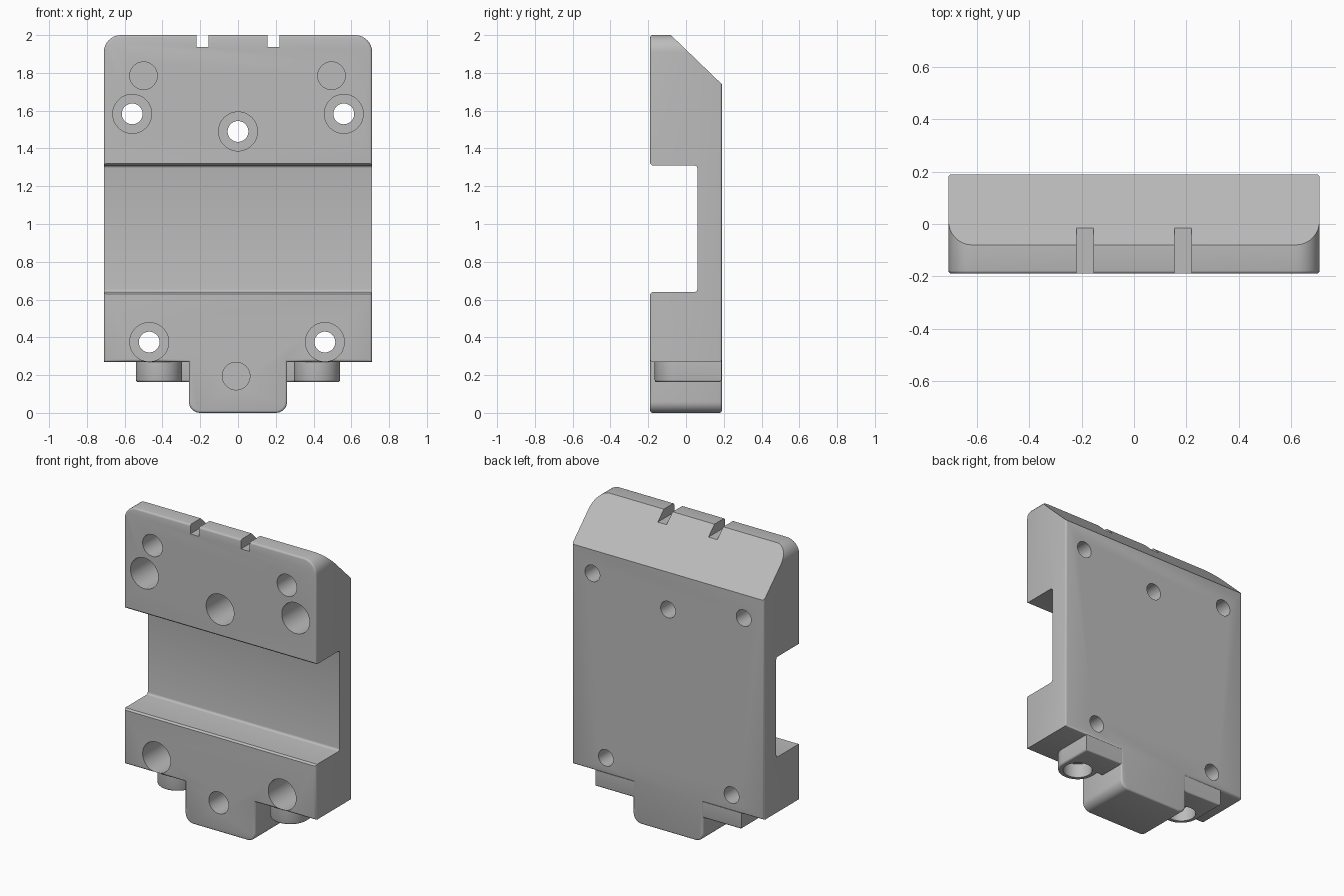
import bpy, bmesh, math
from mathutils import Vector

cube = bpy.data.objects.get("Cube")
if cube:
    bpy.data.objects.remove(cube, do_unlink=True)

grey = bpy.data.materials.new("light grey")
grey.use_nodes = True
colour = (0.5, 0.5, 0.5, 1)
grey.diffuse_color = colour
grey.node_tree.nodes["Principled BSDF"].inputs["Base Color"].default_value = colour

# Which way a flat outline is pushed out: outline axes a, b and depth d
AXES = {
    "x": lambda a, b, d: (d, a, b),
    "y": lambda a, b, d: (a, d, b),
    "z": lambda a, b, d: (a, b, d),
}


def rounded(points, steps=8):
    """Outline from (a, b, radius) corners; rounded corners are right angles."""
    out = []
    for i, (a, b, r) in enumerate(points):
        p = Vector((a, b))
        if not r:
            out.append(p)
            continue
        u = (Vector(points[i - 1][:2]) - p).normalized()
        v = (Vector(points[(i + 1) % len(points)][:2]) - p).normalized()
        c = p + (u + v) * r
        for k in range(steps + 1):
            t = math.pi / 2 * k / steps
            out.append(c - v * r * math.cos(t) - u * r * math.sin(t))
    return out


def prism(name, outline, axis, low, high, soften=()):
    """Extrude an outline; soften rounds the rims at the given depths."""
    bm = bmesh.new()
    place = AXES[axis]
    rims = {d: [bm.verts.new(place(p[0], p[1], d)) for p in outline] for d in (low, high)}
    n = len(outline)
    bm.faces.new(rims[low])
    bm.faces.new(rims[high])
    for i in range(n):
        j = (i + 1) % n
        bm.faces.new((rims[low][i], rims[low][j], rims[high][j], rims[high][i]))
    bmesh.ops.recalc_face_normals(bm, faces=bm.faces)
    edges = [bm.edges.get((rims[d][i], rims[d][(i + 1) % n])) for d in soften for i in range(n)]
    if edges:
        bmesh.ops.bevel(bm, geom=edges, offset=0.012, segments=3, profile=0.5,
                        affect='EDGES', clamp_overlap=False)
    mesh = bpy.data.meshes.new(name)
    bm.to_mesh(mesh)
    bm.free()
    mesh.materials.append(grey)
    obj = bpy.data.objects.new(name, mesh)
    bpy.context.collection.objects.link(obj)
    return obj


def disc(cx, cy, r, sides=48):
    return [(cx + r * math.cos(math.tau * k / sides), cy + r * math.sin(math.tau * k / sides))
            for k in range(sides)]


def activate(obj):
    bpy.ops.object.select_all(action='DESELECT')
    obj.select_set(True)
    bpy.context.view_layer.objects.active = obj


def cut(obj, cutter):
    cutter.hide_render = True
    mod = obj.modifiers.new("cut", 'BOOLEAN')
    mod.operation = 'DIFFERENCE'
    mod.solver = 'EXACT'
    mod.object = cutter
    activate(obj)
    bpy.ops.object.modifier_apply(modifier=mod.name)
    bpy.data.objects.remove(cutter, do_unlink=True)


def smooth(obj):
    activate(obj)
    bpy.ops.object.shade_smooth_by_angle(angle=math.radians(32))


FRONT, BACK = -0.19, 0.19

# Main block with rounded top corners and the tab below
half = [(0.26, 0, 0.06), (0.26, 0.27, 0), (0.71, 0.27, 0), (0.71, 2, 0.09)]
outline = half + [(-x, z, r) for x, z, r in reversed(half)]
body = prism("main_block", rounded(outline), "y", FRONT, BACK, (FRONT, BACK))

# Wide groove across the front, with eased lips and filleted inner corners
groove = [(-0.25, 0.58, 0), (-0.178, 0.64, 0), (0.06, 0.64, 0.015),
          (0.06, 1.31, 0.015), (-0.178, 1.31, 0), (-0.25, 1.37, 0)]
cut(body, prism("groove_cutter", rounded(groove, 4), "x", -1, 1))

# Sloped upper back
slope = [(0.325, 1.61), (-0.215, 2.13), (0.4, 2.13)]
cut(body, prism("slope_cutter", slope, "x", -1, 1))

# Two notches in the top edge
for side in (-1, 1):
    notch = [(side * 0.155, 1.938), (side * 0.22, 1.938), (side * 0.22, 2.1), (side * 0.155, 2.1)]
    cut(body, prism("notch_cutter", notch, "y", -0.3, 0.3))

# Counterbored screw holes
for x, z in ((-0.56, 1.583), (0.56, 1.583), (0, 1.49), (-0.47, 0.375), (0.46, 0.375)):
    cut(body, prism("counterbore_cutter", disc(x, z, 0.103), "y", -0.3, 0.06))
    cut(body, prism("hole_cutter", disc(x, z, 0.055), "y", 0, 0.3))

# Blind round pockets
for x, z in ((-0.5, 1.785), (0.495, 1.785), (-0.01, 0.195)):
    cut(body, prism("pocket_cutter", disc(x, z, 0.073), "y", -0.3, 0.03))
smooth(body)

# Round-nosed lugs under the block, each with a hole from below
for name, side in (("left_lug", 1), ("right_lug", -1)):
    cx, cy, r = 0.418, -0.044, 0.122
    nose = [(cx + r * math.cos(t), cy - r * math.sin(t))
            for t in (math.pi * k / 24 for k in range(25))]
    shape = [(0.25, 0.187), (cx + r, 0.187)] + nose + [(cx - r, 0), (0.25, 0)]
    lug = prism(name, [(side * x, y) for x, y in shape], "z", 0.163, 0.272, (0.163,))
    cut(lug, prism("lug_hole_cutter", disc(side * cx, cy, 0.09), "z", 0.1, 0.258))
    smooth(lug)
